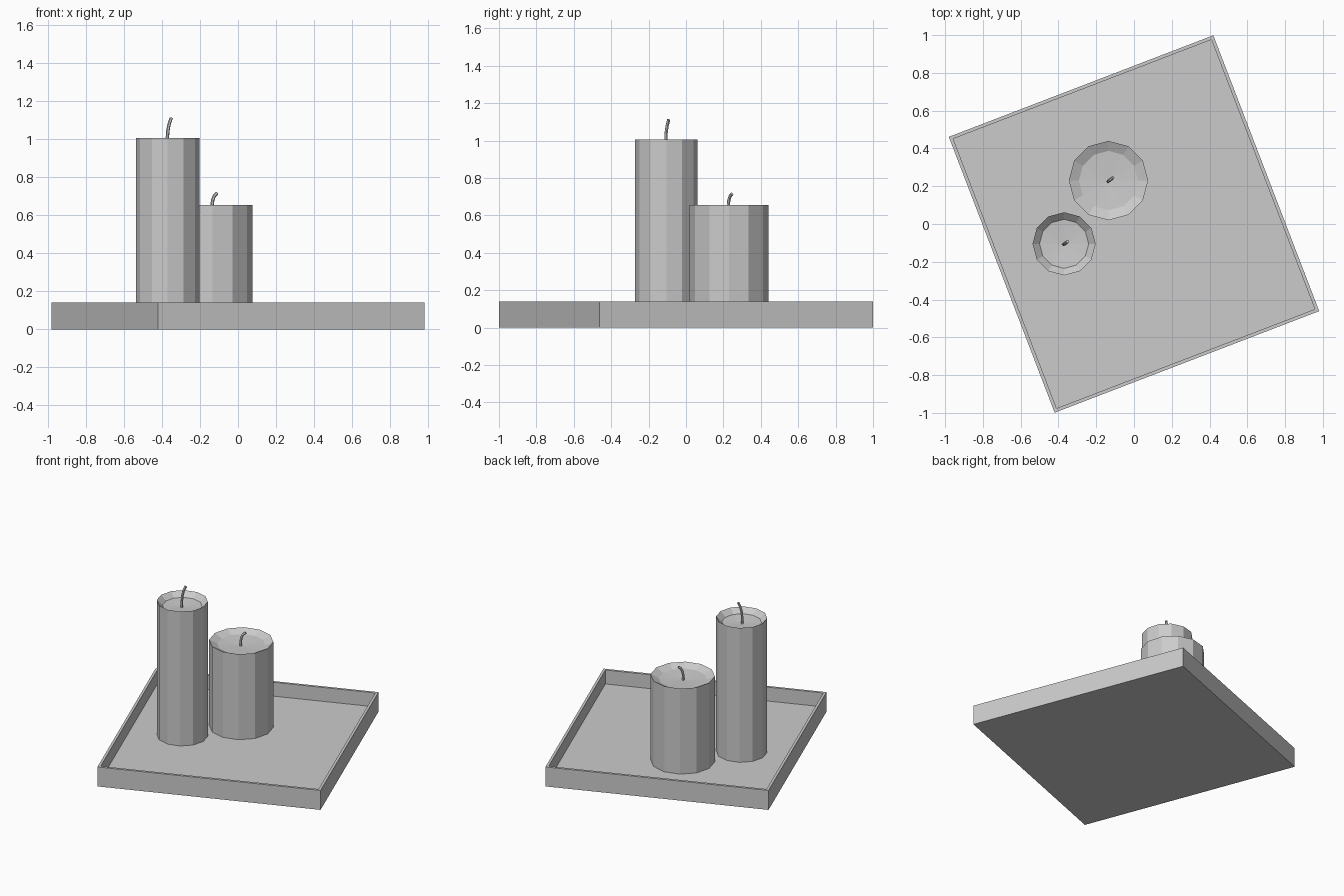
import bpy, bmesh
from math import radians, sin, cos, pi
from mathutils import Matrix, Vector

if "Cube" in bpy.data.objects:
    bpy.data.objects.remove(bpy.data.objects["Cube"])

FLOOR = 0.04  # top of the tray floor


def add_object(name, bm):
    bmesh.ops.recalc_face_normals(bm, faces=bm.faces)
    mesh = bpy.data.meshes.new(name)
    bm.to_mesh(mesh)
    bm.free()
    ob = bpy.data.objects.new(name, mesh)
    bpy.context.collection.objects.link(ob)
    return ob


def bridge(bm, a, b):
    n = len(a)
    for i in range(n):
        bm.faces.new((a[i], a[(i + 1) % n], b[(i + 1) % n], b[i]))


def tray(name, width, depth, height, wall, angle):
    bm = bmesh.new()
    rings = []
    # underside, outer rim, inner rim, floor
    for inset, z in ((0, 0), (0, height), (wall, height), (wall, FLOOR)):
        x, y = width / 2 - inset, depth / 2 - inset
        rings.append([bm.verts.new((sx * x, sy * y, z))
                      for sx, sy in ((-1, -1), (1, -1), (1, 1), (-1, 1))])
    for a, b in zip(rings, rings[1:]):
        bridge(bm, a, b)
    bm.faces.new(rings[0])
    bm.faces.new(rings[-1])
    ob = add_object(name, bm)
    ob.rotation_euler.z = radians(angle)


def candle(name, x, y, radius, top, pool_radius, pool_depth, sides=12):
    bm = bmesh.new()
    rings = []
    # base, rim, sloped melt pool edge
    for r, z in ((radius, FLOOR), (radius, top), (pool_radius, top - pool_depth)):
        rings.append([bm.verts.new((x + r * cos(2 * pi * i / sides),
                                    y + r * sin(2 * pi * i / sides), z))
                      for i in range(sides)])
    for a, b in zip(rings, rings[1:]):
        bridge(bm, a, b)
    bm.faces.new(rings[0])
    # shallow dish around the wick
    centre = bm.verts.new((x, y, top - pool_depth - 0.01))
    pool = rings[-1]
    for i in range(sides):
        bm.faces.new((pool[i], pool[(i + 1) % sides], centre))
    add_object(name, bm)


def wick(name, x, y, base, path, radius=0.009, sides=6):
    # path holds (sideways, up) steps; the wick leans along a diagonal
    lean = Vector((0.8, 0.6, 0))
    pts = [Vector((x, y, base)) + lean * s + Vector((0, 0, h)) for s, h in path]
    bm = bmesh.new()
    rings = []
    for i, p in enumerate(pts):
        d = pts[min(i + 1, len(pts) - 1)] - pts[max(i - 1, 0)]
        rot = d.to_track_quat('Z', 'Y')
        rings.append([bm.verts.new(p + rot @ Vector((radius * cos(2 * pi * k / sides),
                                                     radius * sin(2 * pi * k / sides), 0)))
                      for k in range(sides)])
    for a, b in zip(rings, rings[1:]):
        bridge(bm, a, b)
    bm.faces.new(rings[0])
    bm.faces.new(rings[-1])
    add_object(name, bm)


tray("tray", 1.50, 1.564, 0.14, 0.018, 21.0)

# Tall candle
candle("tall_candle", -0.37, -0.105, 0.167, 1.007, 0.13, 0.035)
wick("tall_wick", -0.372, -0.108, 0.955,
     ((0, 0), (0.001, 0.06), (0.004, 0.09), (0.012, 0.125), (0.026, 0.157)))

# Short candle
candle("short_candle", -0.135, 0.23, 0.21, 0.655, 0.157, 0.025)
wick("short_wick", -0.137, 0.226, 0.615,
     ((0, 0), (0.001, 0.04), (0.005, 0.065), (0.015, 0.086), (0.033, 0.1)))
